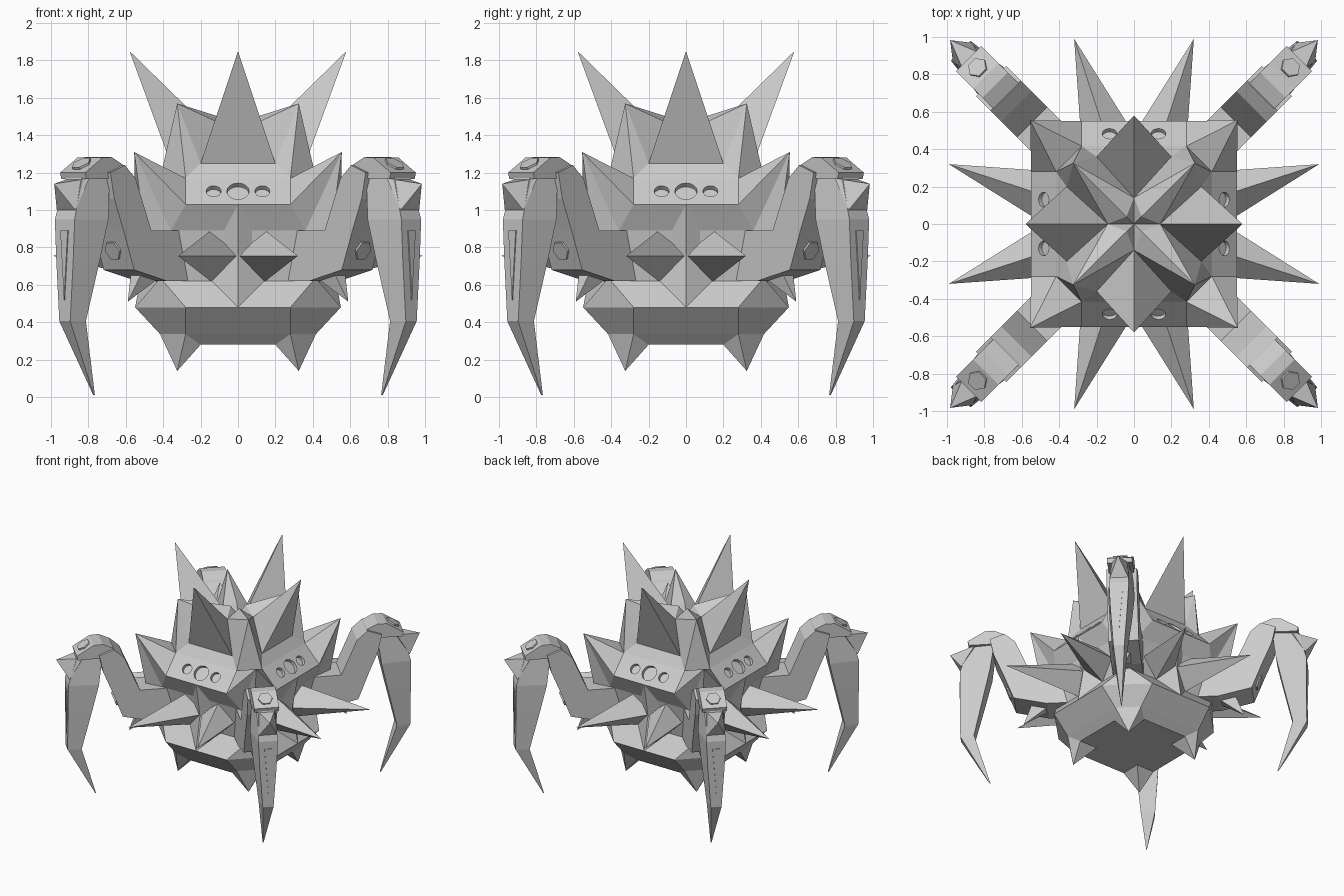
import bpy, bmesh, math
from mathutils import Matrix, Vector

cube = bpy.data.objects.get("Cube")
if cube:
    bpy.data.objects.remove(cube, do_unlink=True)

grey = bpy.data.materials.new("stone_grey")
grey.use_nodes = True
colour = (0.6, 0.6, 0.6, 1)
grey.diffuse_color = colour
next(n for n in grey.node_tree.nodes if n.type == 'BSDF_PRINCIPLED').inputs["Base Color"].default_value = colour


def build(name, verts, faces, turns=4, offset=0):
    """Make a flat shaded mesh, repeated around the z axis."""
    bm = bmesh.new()
    for k in range(turns):
        rot = Matrix.Rotation(math.radians(offset + 90 * k), 3, 'Z')
        vs = [bm.verts.new(rot @ Vector(v)) for v in verts]
        for f in faces:
            bm.faces.new([vs[i] for i in f])
    bmesh.ops.recalc_face_normals(bm, faces=bm.faces)
    mesh = bpy.data.meshes.new(name)
    bm.to_mesh(mesh)
    bm.free()
    mesh.materials.append(grey)
    obj = bpy.data.objects.new(name, mesh)
    bpy.context.collection.objects.link(obj)
    return obj


def spike(name, tip, loop, root, offset=0):
    """Fan from a tip to a base loop, closed by a root inside the body."""
    n = len(loop)
    faces = []
    for i in range(n):
        j = (i + 1) % n
        faces += [(i, j, n), (j, i, n + 1)]
    return build(name, loop + [tip, root], faces, 4, offset)


def loft(name, rings, turns=4, offset=0):
    """Skin between rings of equal size, with both ends closed."""
    n = len(rings[0])
    faces = [tuple(range(n)), tuple(range((len(rings) - 1) * n, len(rings) * n))]
    for r in range(len(rings) - 1):
        for i in range(n):
            j = (i + 1) % n
            faces.append((r * n + i, r * n + j, r * n + n + j, r * n + n + i))
    return build(name, [v for ring in rings for v in ring], faces, turns, offset)


def slab(name, profile, w):
    """Leg part: side profile (radius, z) widened to both sides."""
    return loft(name, [[(r, s * w, z) for r, z in profile] for s in (-1, 1)], 4, 45)


def bolt(name, centre, normal, radius, depth):
    """Hexagonal boss on a leg."""
    turn = Vector(normal).to_track_quat('Z', 'Y')
    rings = []
    for h in (-depth, depth):
        rings.append([Vector(centre) + turn @ Vector((radius * math.cos(math.pi * k / 3),
                      radius * math.sin(math.pi * k / 3), h)) for k in range(6)])
    return loft(name, rings, 4, 45)


def octagon(a, b, z):
    return [(a, -b, z), (b, -a, z), (b, a, z), (a, b, z),
            (-a, b, z), (-b, a, z), (-b, -a, z), (-a, -b, z)]


# Body: two flared hulls around a narrow waist
A, B, C = 0.28, 0.55, 0.417
LOW, HIGH = 0.48, 1.03
D, E, RIM = 0.2, 0.36, 1.25
body = loft("body", [octagon(*p) for p in (
    (D, E, 0.28), (A, C, 0.337), (A, B, LOW), (0.4, 0.43, 0.62),
    (0.36, 0.48, 0.89), (A, B, HIGH), (A, C, 1.17), (D, E, RIM))], 1)

# Round sockets sunk into the sloping upper panels
for k in range(4):
    spin = Matrix.Rotation(math.pi / 2 * k, 4, 'Z')
    for x, radius in ((-0.13, 0.04), (0, 0.06), (0.13, 0.04)):
        place = spin @ Matrix.Translation((x, -0.482, 1.1)) @ Matrix.Rotation(math.pi / 4, 4, 'X')
        bpy.ops.mesh.primitive_cylinder_add(vertices=16, radius=radius, depth=0.05)
        cutter = bpy.context.object
        cutter.matrix_world = place
        cutter.hide_render = True
        cut = body.modifiers.new("socket", 'BOOLEAN')
        cut.operation = 'DIFFERENCE'
        cut.object = cutter
        bpy.context.view_layer.objects.active = body
        bpy.ops.object.modifier_apply(modifier=cut.name)
        bpy.data.objects.remove(cutter, do_unlink=True)

# Crown: tall outward spikes, corner ridges and the small star between them
M, K = 0.14, 0.04
spike("tall_spikes", (0, -0.58, 1.85),
      [(-D, -E, RIM), (D, -E, RIM), (0, -M, 1.42)], (0, -0.22, 1.1))
spike("crown_corner_spikes", (0.325, 0.325, 1.57),
      [(D, E, RIM), (A, C, 1.17), (C, A, 1.17), (E, D, RIM),
       (M, 0, 1.42), (K, K, 1.48), (0, M, 1.42)], (0.2, 0.2, 1.1))
build("crown_star", [(0, 0, 1.4), (M, 0, 1.42), (K, K, 1.48), (0, M, 1.42)],
      [(0, 1, 2), (0, 2, 3)])

# Corner spikes above and below the body
spike("shoulder_spikes", (0.555, 0.555, 1.31),
      [(A, C, 1.17), (A, B, HIGH), (0.36, 0.48, 0.89), (0.49, 0.49, 0.82),
       (0.48, 0.36, 0.89), (B, A, HIGH), (C, A, 1.17)], (0.25, 0.25, 1.0))
spike("bottom_spikes", (0.325, 0.325, 0.14),
      [(A, C, 0.337), (C, A, 0.337), (E, D, 0.28), (D, D, 0.28), (D, E, 0.28)],
      (0.25, 0.25, 0.42))

# Raised ridges in the middle of each waist side
spike("waist_ridges", (0, -0.5, 0.755),
      [(-M, -0.44, 0.885), (0, -B, HIGH), (M, -0.44, 0.885),
       (M, -0.43, 0.62), (0, -B, LOW), (-M, -0.43, 0.62)], (0, -0.3, 0.755))

# Pairs of long horizontal spikes on each side
for side, label in ((-1, "right"), (1, "left")):
    spike("side_spikes_" + label, (side * 0.32, -0.99, 0.755),
          [(0, -0.48, 0.755), (side * M, -0.44, 0.895), (side * A, -0.42, 0.755),
           (side * M, -0.42, 0.615)], (side * M, -0.3, 0.755))

# Legs: arm, knee cap, hexagonal bolts and a thorn under each arm
slab("leg_arms", [(0.45, 0.89), (0.77, 0.89), (0.89, 1.17), (0.97, 1.24), (1.08, 1.2),
                  (1.05, 1.06), (0.98, 0.89), (0.9, 0.68), (0.65, 0.62), (0.45, 0.62)], 0.115)
slab("knee_caps", [(0.92, 1.17), (0.97, 1.245), (1.05, 1.283), (1.12, 1.28),
                   (1.25, 1.2), (1.24, 1.165)], 0.095)
bolt("knee_bolts", (1.18, 0, 1.243), (0.52, 0, 0.85), 0.055, 0.012)
bolt("elbow_bolts", (0.94, 0, 0.785), (0.93, 0, -0.36), 0.055, 0.012)
spike("arm_thorns", (0.834, 0, 0.51),
      [(0.65, -0.04, 0.63), (0.65, 0.04, 0.63), (0.77, 0.04, 0.66), (0.77, -0.04, 0.66)],
      (0.7, 0, 0.7), 45)

# Claws: tapering blades curving down to the ground
rings = []
for inner, outer, w, z in ((1.05, 1.24, 0.08, 1.18), (1.08, 1.31, 0.1, 0.95),
                           (1.13, 1.31, 0.085, 0.73), (1.205, 1.31, 0.055, 0.406),
                           (1.085, 1.092, 0.003, 0.01)):
    rings.append([(inner, -w, z), (outer, -w * 0.75, z), (outer, w * 0.75, z), (inner, w, z)])
loft("claws", rings, 4, 45)

# Narrow tapering plates on the outer claw faces
loft("claw_plates", [[(r, -0.028, 0.89), (r, 0.028, 0.89), (r, 0, 0.52)]
                     for r in (1.308, 1.316)], 4, 45)

# Spurs behind the claws
spike("claw_spurs", (1.39, 0, 1.14),
      [(1.2, -0.075, 1.17), (1.2, 0.075, 1.17), (1.3, 0.07, 1.0), (1.3, -0.07, 1.0)],
      (1.2, 0, 1.08), 45)
